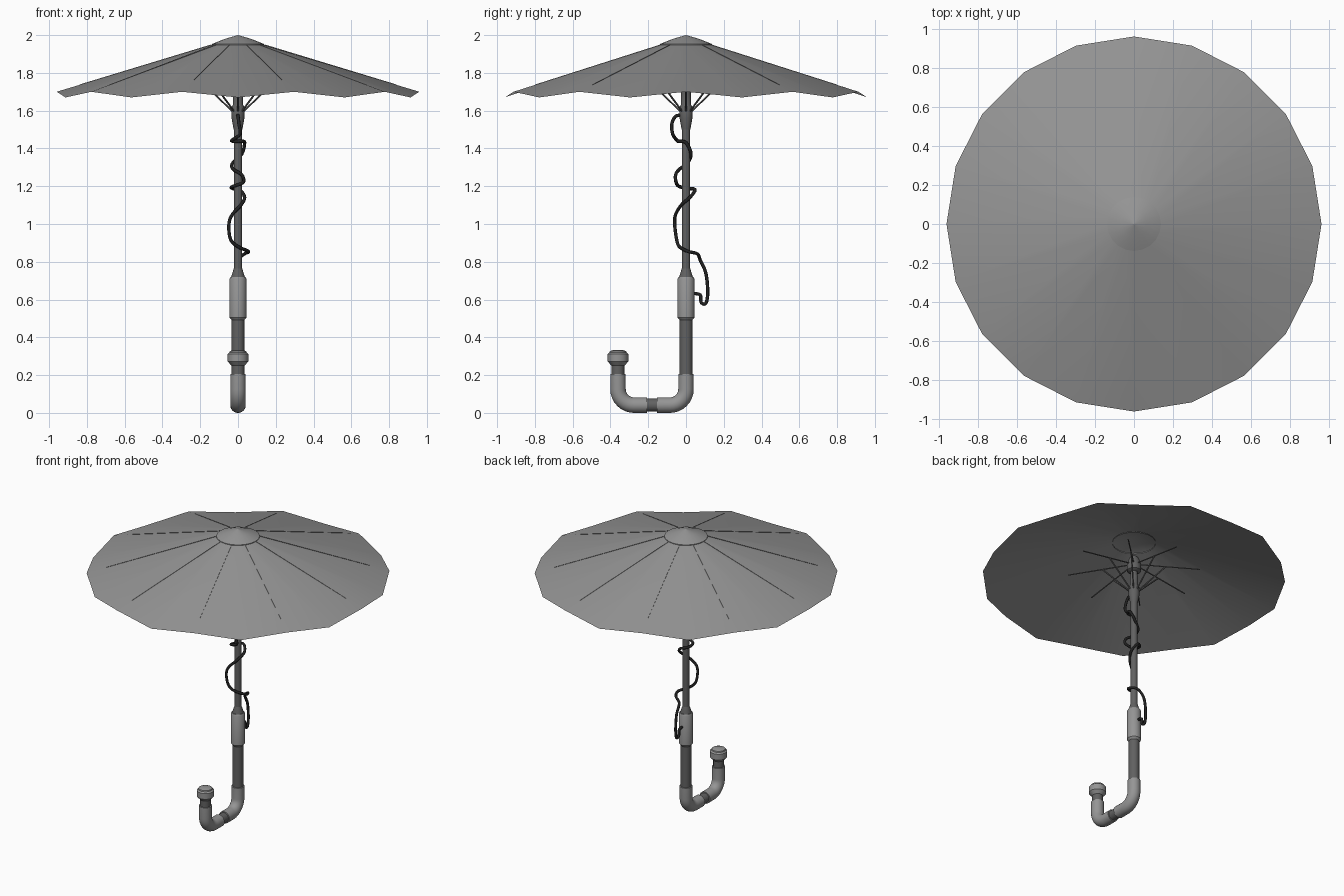
import bpy, math
from mathutils import Vector

if "Cube" in bpy.data.objects:
    bpy.data.objects.remove(bpy.data.objects["Cube"])


def mat(name, v):
    m = bpy.data.materials.new(name)
    m.diffuse_color = (v, v, v, 1)
    m.use_nodes = True
    m.node_tree.nodes["Principled BSDF"].inputs["Base Color"].default_value = m.diffuse_color
    return m


GREY = mat("mid_grey", 0.3)
DARK = mat("dark_grey", 0.12)
BLACK = mat("black", 0.015)


def make(name, verts, faces, m=None, angle=35):
    me = bpy.data.meshes.new(name)
    me.from_pydata(verts, [], faces)
    me.update()
    ob = bpy.data.objects.new(name, me)
    bpy.context.collection.objects.link(ob)
    me.materials.append(m or GREY)
    bpy.ops.object.select_all(action='DESELECT')
    bpy.context.view_layer.objects.active = ob
    ob.select_set(True)
    bpy.ops.object.shade_smooth_by_angle(angle=math.radians(angle))
    return ob


def lathe(name, prof, y=0, n=24, m=None, caps=True):
    """Revolve (radius, z) points, listed bottom to top."""
    vs = [(r * math.cos(2 * math.pi * i / n), y + r * math.sin(2 * math.pi * i / n), z)
          for r, z in prof for i in range(n)]
    fs = [(k * n + i, k * n + (i + 1) % n, (k + 1) * n + (i + 1) % n, (k + 1) * n + i)
          for k in range(len(prof) - 1) for i in range(n)]
    if caps:
        fs += [tuple(reversed(range(n))), tuple(range(len(vs) - n, len(vs)))]
    return make(name, vs, fs, m)


def tube(name, pts, r, n=20, m=None):
    """Sweep a circle along a polyline with a carried-along frame."""
    pts = [Vector(p) for p in pts]
    vs, nrm = [], None
    for i, p in enumerate(pts):
        t = (pts[min(i + 1, len(pts) - 1)] - pts[max(i - 1, 0)]).normalized()
        if nrm is None:
            nrm = t.orthogonal()
        nrm = (nrm - t * nrm.dot(t)).normalized()
        b = t.cross(nrm)
        vs += [p + r * (nrm * math.cos(2 * math.pi * k / n) + b * math.sin(2 * math.pi * k / n))
               for k in range(n)]
    fs = [(i * n + k, i * n + (k + 1) % n, (i + 1) * n + (k + 1) % n, (i + 1) * n + k)
          for i in range(len(pts) - 1) for k in range(n)]
    fs += [tuple(reversed(range(n))), tuple(range(len(vs) - n, len(vs)))]
    return make(name, vs, fs, m, 50)


def smooth_path(p, steps=5):
    """Catmull-Rom interpolation."""
    p = [Vector(q) for q in p]
    p = [p[0]] + p + [p[-1]]
    out = []
    for a, b, c, d in zip(p, p[1:], p[2:], p[3:]):
        for s in range(steps):
            t = s / steps
            out.append(0.5 * (2 * b + (c - a) * t + (2 * a - 5 * b + 4 * c - d) * t * t
                              + (3 * b - a - 3 * c + d) * t ** 3))
    return out + [p[-1]]


def at(a, r, z):
    return (r * math.cos(a), r * math.sin(a), z)


# canopy: twenty-sided cloth whose edge dips between the ten ridges
N = 20
verts = [(0, 0, 1.985)]
for r, high, low in ((0.14, 1.948, 1.948), (0.96, 1.70, 1.67)):
    verts += [at(2 * math.pi * i / N, r, low if i % 2 else high) for i in range(N)]
faces = [(0, 1 + i, 1 + (i + 1) % N) for i in range(N)]
faces += [(1 + i, 1 + N + i, 1 + N + (i + 1) % N, 1 + (i + 1) % N) for i in range(N)]
make("canopy", verts, faces)

# cap on top, slightly proud of the canopy
lathe("canopy_cap", [(0.138, 1.944), (0.138, 1.953), (0.07, 1.98), (0.001, 2.0)], n=20, caps=False)

# fine upright seams along the ridges; ribs and stretchers below
for i in range(10):
    a = 2 * math.pi * i / 10
    make("seam_%d" % i, [at(a, 0.14, 1.948), at(a, 0.84, 1.7363), at(a, 0.84, 1.7383), at(a, 0.14, 1.951)],
         [(0, 1, 2, 3)])
for i in range(8):
    a = 2 * math.pi * i / 8
    tube("rib_%d" % i, [at(a, 0.03, 1.785), at(a, 0.42, 1.73)], 0.004, 6, DARK)
    tube("stretcher_%d" % i, [at(a, 0.028, 1.595), at(a, 0.2, 1.76)], 0.005, 6, DARK)

# pole and hubs
lathe("pole", [(0.022, 0.72), (0.022, 1.84)], m=DARK)
lathe("runner", [(0.023, 1.50), (0.034, 1.56), (0.034, 1.62), (0.027, 1.63), (0.027, 1.70)], m=DARK)
lathe("top_hub", [(0.03, 1.73), (0.045, 1.74), (0.045, 1.79), (0.03, 1.83)], m=DARK)

# handle sleeve and lower pipe
lathe("sleeve", [(0.033, 0.49), (0.045, 0.505), (0.045, 0.71), (0.04, 0.72)])
lathe("sleeve_taper", [(0.037, 0.715), (0.035, 0.725), (0.022, 0.765)], m=DARK)
lathe("handle_pipe", [(0.034, 0.18), (0.034, 0.5)], m=DARK)

# two elbows mirrored about the middle of the hook
MID, ZC, BEND = -0.18, 0.041, 0.085
for name, sgn in (("elbow_right", 1), ("elbow_left", -1)):
    pts = [(0, MID + sgn * 0.18, 0.205)]
    for k in range(9):
        t = math.pi / 2 * k / 8
        pts.append((0, MID + sgn * (0.18 - BEND + BEND * math.cos(t)), ZC + BEND - BEND * math.sin(t)))
    pts.append((0, MID + sgn * 0.027, ZC))
    tube(name, pts, 0.041, 24)
tube("hook_joint", [(0, MID - 0.05, ZC), (0, MID + 0.05, ZC)], 0.034, 24, DARK)

# hook end pipe and cap
lathe("end_pipe", [(0.034, 0.18), (0.034, 0.27)], y=-0.36, m=DARK)
lathe("end_cap", [(0.034, 0.25), (0.055, 0.272), (0.055, 0.312), (0.045, 0.32),
                  (0.043, 0.327), (0.025, 0.333)], y=-0.36)

# cord winding down the pole
cord = [(0, -0.025, 1.575), (0, -0.055, 1.57), (0.005, -0.075, 1.53), (0.01, -0.07, 1.475),
        (-0.035, -0.045, 1.44), (0.02, -0.04, 1.438), (0.035, 0.0, 1.43), (0.02, 0.027, 1.37),
        (-0.03, 0.005, 1.32), (-0.025, -0.035, 1.29), (0.02, -0.055, 1.26), (0.027, -0.052, 1.22),
        (-0.03, -0.035, 1.198), (-0.03, 0.02, 1.188), (0.01, 0.048, 1.18), (0.035, 0.02, 1.14),
        (0.015, -0.025, 1.10), (-0.03, -0.055, 1.05), (-0.048, -0.06, 1.0), (-0.04, -0.05, 0.92),
        (0.0, -0.035, 0.88), (0.055, 0.01, 0.855), (0.035, 0.06, 0.842), (0.0, 0.075, 0.81),
        (0, 0.105, 0.74), (0, 0.115, 0.64), (0, 0.105, 0.58), (0, 0.08, 0.585),
        (0, 0.075, 0.625), (0, 0.035, 0.632)]
tube("cord", smooth_path(cord), 0.009, 8, BLACK)
